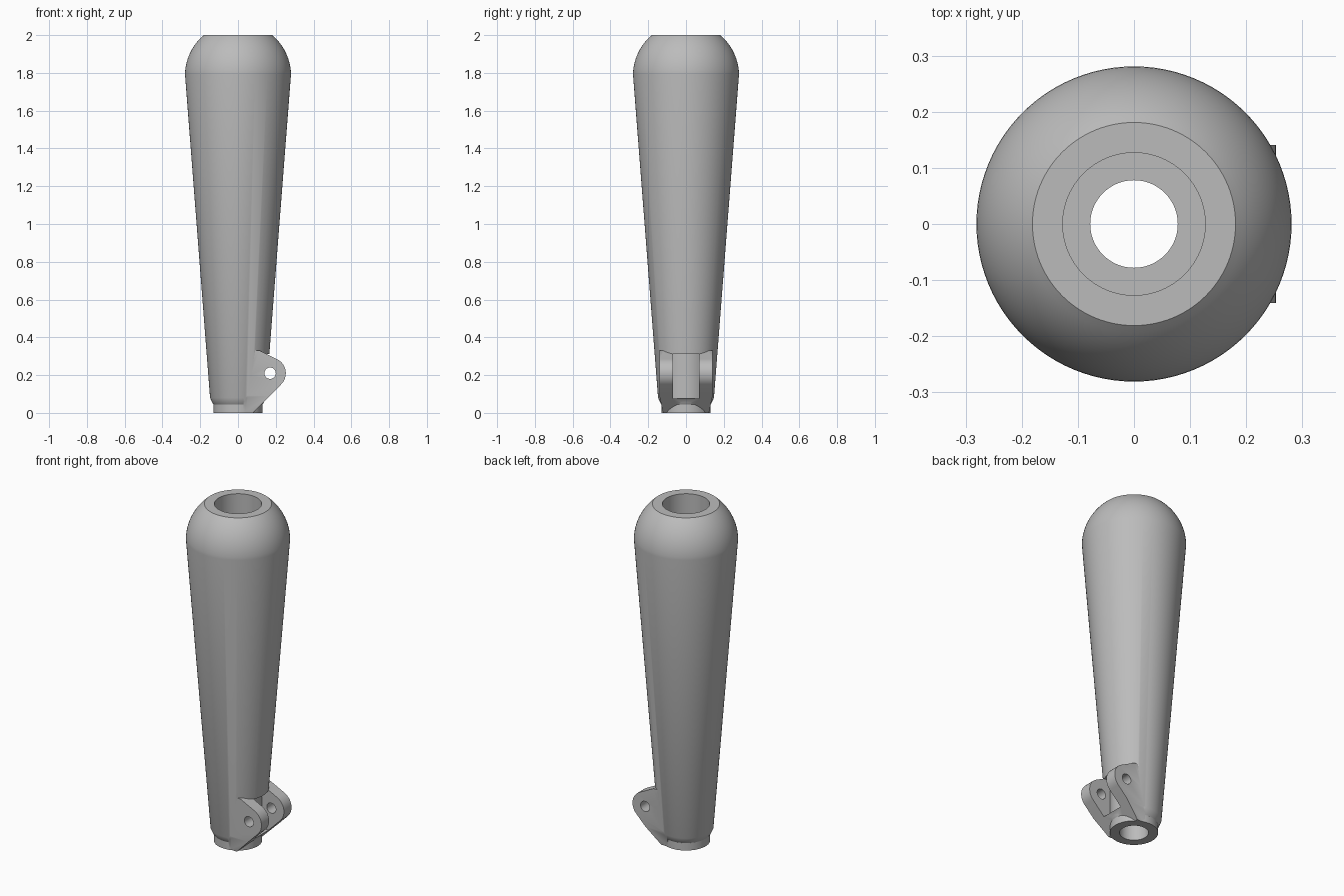
import bpy, bmesh
from math import sin, cos, pi, radians, asin
from mathutils import Vector

cube = bpy.data.objects.get("Cube")
if cube:
    bpy.data.objects.remove(cube, do_unlink=True)

grey = bpy.data.materials.new("plain grey")
grey.use_nodes = True
grey.diffuse_color = (0.5, 0.5, 0.5, 1)
grey.node_tree.nodes["Principled BSDF"].inputs["Base Color"].default_value = (0.5, 0.5, 0.5, 1)


def finish(bm, name):
    bmesh.ops.remove_doubles(bm, verts=bm.verts, dist=1e-5)
    bmesh.ops.recalc_face_normals(bm, faces=bm.faces)
    mesh = bpy.data.meshes.new(name)
    bm.to_mesh(mesh)
    bm.free()
    mesh.materials.append(grey)
    ob = bpy.data.objects.new(name, mesh)
    bpy.context.collection.objects.link(ob)
    return ob


def lathe(name, profile, steps=96):
    """Revolve (radius, height) points about z."""
    bm = bmesh.new()
    vs = [bm.verts.new((r, 0, z)) for r, z in profile]
    edges = [bm.edges.new(pair) for pair in zip(vs, vs[1:])]
    bmesh.ops.spin(bm, geom=vs + edges, axis=(0, 0, 1), cent=(0, 0, 0),
                   angle=2 * pi, steps=steps, use_duplicate=False)
    return finish(bm, name)


def prism(points, direction):
    """Extrude a closed outline along a vector."""
    bm = bmesh.new()
    face = bm.faces.new([bm.verts.new(p) for p in points])
    new = bmesh.ops.extrude_face_region(bm, geom=[face], use_keep_orig=True)["geom"]
    verts = [g for g in new if isinstance(g, bmesh.types.BMVert)]
    bmesh.ops.translate(bm, verts=verts, vec=Vector(direction))
    return bm


def arc(cx, cy, r, start, end, n):
    angles = [start + (end - start) * i / n for i in range(n + 1)]
    return [(cx + r * cos(a), cy + r * sin(a)) for a in angles]


def combine(target, other, operation):
    mod = target.modifiers.new("combine", 'BOOLEAN')
    mod.object, mod.operation, mod.solver = other, operation, 'EXACT'
    bpy.context.view_layer.objects.active = target
    bpy.ops.object.modifier_apply(modifier=mod.name)
    bpy.data.objects.remove(other, do_unlink=True)


# Tapered body with a short neck and a domed shoulder
dome = arc(0, 1.785, 0.281, radians(2), asin(0.215 / 0.281), 14)
body = lathe("tapered_body", [(0, 0), (0.13, 0), (0.13, 0.045), (0.137, 0.055),
                              (0.148, 0.08)] + dome[:-1] + [(0.181, 2), (0, 2)])

# Bracket block: rounded nose, sloping underside, sides narrowing at the foot
pin_x, pin_z, nose = 0.17, 0.21, 0.083
half = 0.141
outline = [(0.03, 0), (0.078, 0)]
outline += arc(pin_x, pin_z, nose, radians(-45), radians(64), 20)
outline += [(0.115, 0.33), (0.03, 0.33)]
bm = prism([(x, -half, z) for x, z in outline], (0, 2 * half, 0))
bmesh.ops.bisect_plane(bm, geom=bm.verts[:] + bm.edges[:] + bm.faces[:],
                       plane_co=(0, 0, 0.09), plane_no=(0, 0, 1))
for v in bm.verts:
    if v.co.z < 0.01:
        v.co.y *= 0.86
combine(body, finish(bm, "bracket"), 'UNION')

# Slot between the two lugs, with a rounded back wall
gap = 0.07
turn = asin(gap / 0.13)
slot = arc(0, 0, 0.13, -turn, turn, 12) + [(0.4, gap), (0.4, -gap)]
combine(body, finish(prism([(x, y, 0.075) for x, y in slot], (0, 0, 0.236)), "slot"),
        'DIFFERENCE')

# Pin hole across the lugs
ring = arc(pin_x, pin_z, 0.03, 0, 2 * pi, 32)[:-1]
combine(body, finish(prism([(x, -0.3, z) for x, z in ring], (0, 0.6, 0)), "pin_hole"),
        'DIFFERENCE')

# Wide upper bore stepping down to a narrow through hole
bore = lathe("bore", [(0, -0.1), (0.078, -0.1), (0.078, 0.4), (0.127, 0.4),
                      (0.127, 2.1), (0, 2.1)])
combine(body, bore, 'DIFFERENCE')

bpy.ops.object.select_all(action='DESELECT')
body.select_set(True)
bpy.context.view_layer.objects.active = body
bpy.ops.object.shade_smooth_by_angle(angle=radians(30))
